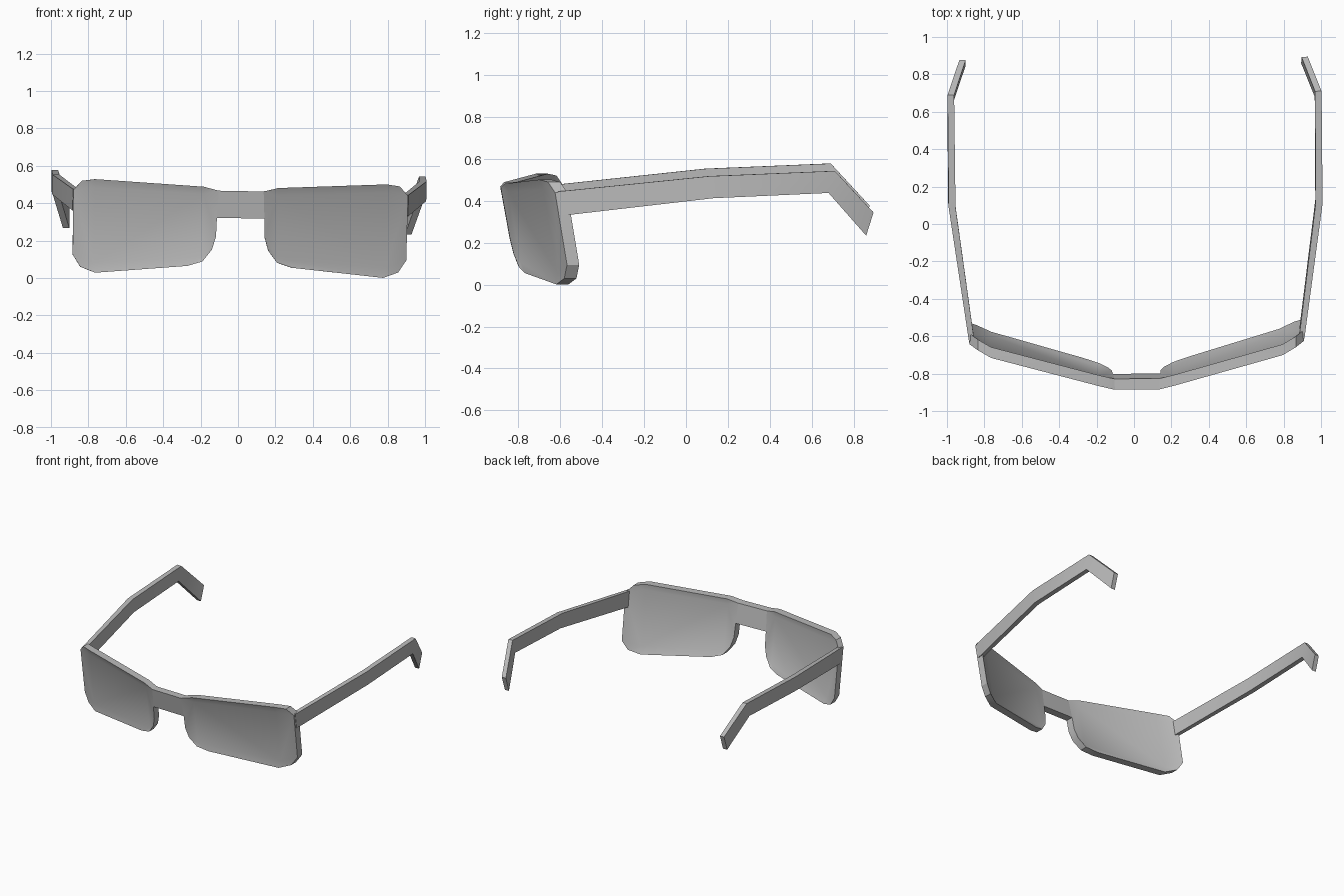
import bpy, bmesh
from mathutils import Matrix

if "Cube" in bpy.data.objects:
    bpy.data.objects.remove(bpy.data.objects["Cube"])

grey = bpy.data.materials.new("plain_grey")
grey.use_nodes = True
grey.diffuse_color = (0.5, 0.5, 0.5, 1)
grey.node_tree.nodes["Principled BSDF"].inputs["Base Color"].default_value = (0.5, 0.5, 0.5, 1)

# The glasses rest slightly rolled and turned
POSE = Matrix.Rotation(0.018, 4, 'Y') @ Matrix.Rotation(0.01, 4, 'Z')


def finish(name, bm, mirror=False):
    """Turn a bmesh into a shaded, posed object; mirror flips it to the other side."""
    bmesh.ops.remove_doubles(bm, verts=bm.verts, dist=0.0005)
    if mirror:
        bmesh.ops.scale(bm, vec=(-1, 1, 1), verts=bm.verts)
    bmesh.ops.recalc_face_normals(bm, faces=bm.faces)
    bmesh.ops.transform(bm, matrix=POSE, verts=bm.verts)
    mesh = bpy.data.meshes.new(name)
    bm.to_mesh(mesh)
    bm.free()
    mesh.materials.append(grey)
    ob = bpy.data.objects.new(name, mesh)
    bpy.context.collection.objects.link(ob)
    bpy.ops.object.select_all(action='DESELECT')
    ob.select_set(True)
    bpy.context.view_layer.objects.active = ob
    bpy.ops.object.shade_smooth_by_angle(angle=0.5)


def face(bm, pts):
    """Add a face, skipping repeated corners."""
    clean = []
    for p in pts:
        if p not in clean:
            clean.append(p)
    if len(clean) > 2:
        bm.faces.new([bm.verts.new(p) for p in clean])


def lerp(a, b, t):
    return a + (b - a) * t


# Wrap of the front around the face, with the bottom leaning back
def front_y(x, z):
    if x < 0.12:
        y = -0.885
    elif x < 0.78:
        y = lerp(-0.885, -0.70, (x - 0.12) / 0.66)
    else:
        y = lerp(-0.70, -0.635, (x - 0.78) / 0.115)
    return y + 0.17 * (0.465 - z)


THICK = 0.058
RECESS = 0.012
OUTLINE = [(0.12, 0.465), (0.2, 0.485), (0.78, 0.515), (0.85, 0.505), (0.895, 0.455),
           (0.892, 0.11), (0.85, 0.045), (0.77, 0.015), (0.28, 0.06), (0.2, 0.085),
           (0.15, 0.15), (0.13, 0.22), (0.127, 0.32)]


# Nearest point on the lens panel for each rim point
def lens_point(x, z):
    u = min(max(x, 0.2), 0.78)
    if x > 0.75:
        u = 0.78
    if x < 0.3:
        u = 0.2
    t = (u - 0.2) / 0.58
    top, bottom = lerp(0.445, 0.47, t), lerp(0.11, 0.068, t)
    return u, (top if z > 0.3 else bottom)


def build_lens_frame(name, mirror):
    bm = bmesh.new()
    n = len(OUTLINE)
    for depth, dish in ((0, RECESS), (THICK, -RECESS)):
        rim = [(x, front_y(x, z) + depth, z) for x, z in OUTLINE]
        inner = []
        for x, z in OUTLINE:
            u, w = lens_point(x, z)
            inner.append((u, front_y(u, w) + depth + dish, w))
        for i in range(n):
            j = (i + 1) % n
            face(bm, [rim[i], rim[j], inner[j], inner[i]])
        face(bm, inner)
    # Rim wall
    for i in range(n):
        (x, z), (u, w) = OUTLINE[i], OUTLINE[(i + 1) % n]
        a, b = front_y(x, z), front_y(u, w)
        face(bm, [(x, a, z), (u, b, w), (u, b + THICK, w), (x, a + THICK, z)])
    finish(name, bm, mirror)


# Temple sections: outer x, inner x, top (y, z), bottom (y, z)
TEMPLE = [(0.897, 0.868, (-0.62, 0.46), (-0.60, 0.345)),
          (1.0, 0.963, (0.10, 0.535), (0.12, 0.43)),
          (1.0, 0.965, (0.70, 0.56), (0.67, 0.455)),
          (0.932, 0.898, (0.885, 0.36), (0.85, 0.25))]


def build_temple(name, mirror):
    bm = bmesh.new()
    rings = [[(o, *t), (i, *t), (i, *b), (o, *b)] for o, i, t, b in TEMPLE]
    for r, s in zip(rings, rings[1:]):
        for k in range(4):
            m = (k + 1) % 4
            face(bm, [r[k], r[m], s[m], s[k]])
    face(bm, rings[0])
    face(bm, rings[-1])
    finish(name, bm, mirror)


for side, flip in (("left", False), ("right", True)):
    build_lens_frame(side + "_lens_frame", flip)
    build_temple(side + "_temple", flip)

# Bridge between the two lens frames
bm = bmesh.new()
ends = []
for sx in (-1, 1):
    ends.append([(sx * x, front_y(x, z) + d, z)
                 for x, z, d in ((0.12, 0.465, 0), (0.12, 0.465, THICK),
                                 (0.127, 0.32, THICK), (0.127, 0.32, 0))])
for k in range(4):
    m = (k + 1) % 4
    face(bm, [ends[0][k], ends[0][m], ends[1][m], ends[1][k]])
finish("bridge", bm)
